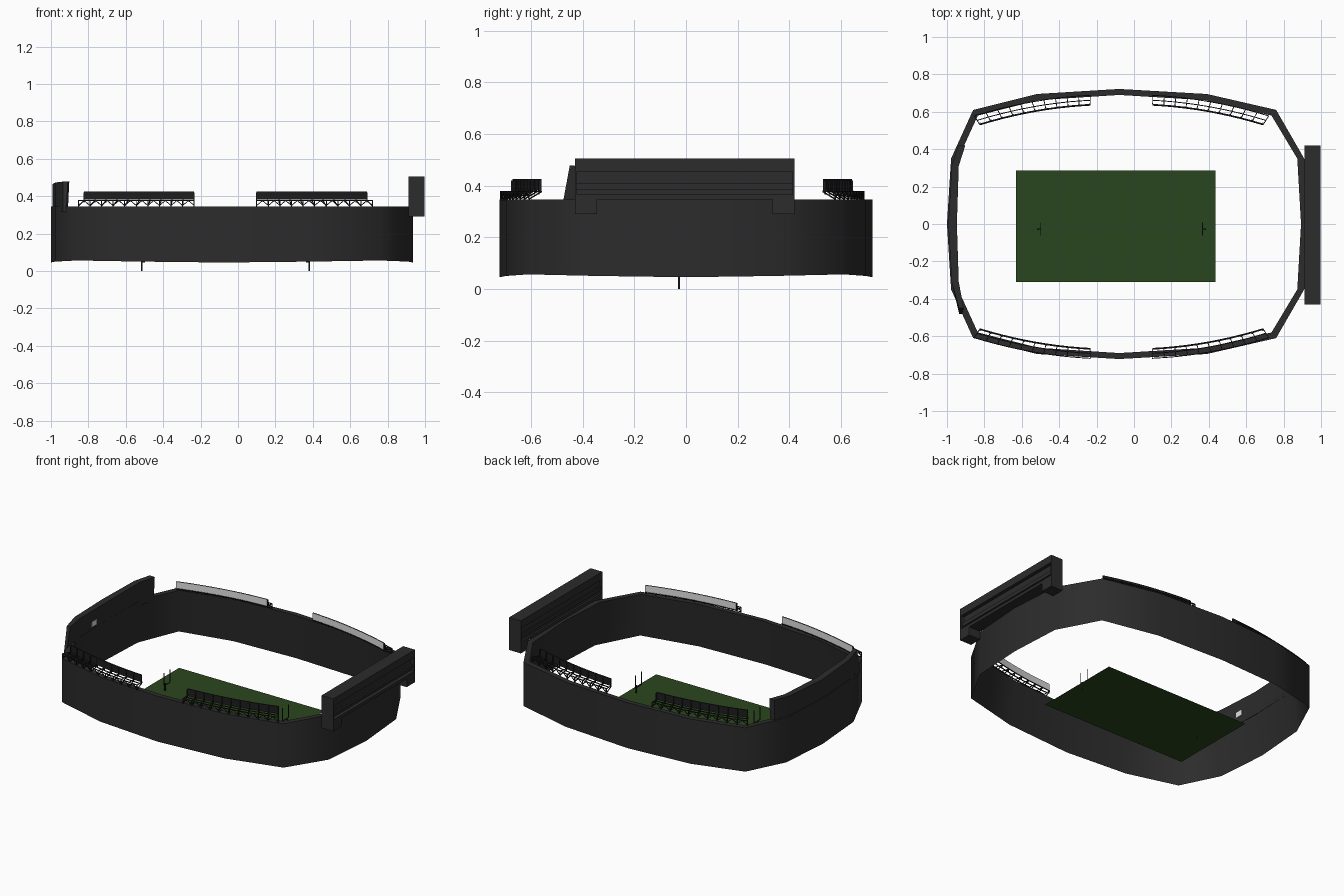
import bpy, bmesh, math
from mathutils import Vector

if "Cube" in bpy.data.objects:
    bpy.data.objects.remove(bpy.data.objects["Cube"])


def material(name, rgb):
    m = bpy.data.materials.new(name)
    m.diffuse_color = (*rgb, 1)
    m.use_nodes = True
    m.node_tree.nodes["Principled BSDF"].inputs["Base Color"].default_value = m.diffuse_color
    return m


GREY = material("dark grey", (0.025, 0.025, 0.026))
GREEN = material("grass green", (0.023, 0.062, 0.013))
BLACK = material("black steel", (0.012, 0.012, 0.012))
WHITE = material("lamp white", (0.75, 0.75, 0.75))


def finish(name, bm, mats, smooth=0, recalc=True):
    if recalc:
        bmesh.ops.recalc_face_normals(bm, faces=bm.faces)
    me = bpy.data.meshes.new(name)
    bm.to_mesh(me)
    bm.free()
    for m in mats:
        me.materials.append(m)
    ob = bpy.data.objects.new(name, me)
    bpy.context.collection.objects.link(ob)
    if smooth:
        bpy.context.view_layer.objects.active = ob
        ob.select_set(True)
        bpy.ops.object.shade_smooth_by_angle(angle=math.radians(smooth))
        ob.select_set(False)
    return ob


def add_box(bm, x0, x1, y0, y1, z0, z1):
    for v in bmesh.ops.create_cube(bm, size=1)["verts"]:
        v.co = Vector(((x0 + x1) / 2 + v.co.x * (x1 - x0),
                       (y0 + y1) / 2 + v.co.y * (y1 - y0),
                       (z0 + z1) / 2 + v.co.z * (z1 - z0)))


def add_bar(bm, a, b, r=0.003):
    a, b = Vector(a), Vector(b)
    d = b - a
    q = d.to_track_quat('Z', 'Y')
    for v in bmesh.ops.create_cube(bm, size=1)["verts"]:
        v.co = (a + b) / 2 + q @ Vector((v.co.x * 2 * r, v.co.y * 2 * r, v.co.z * d.length))


def sweep(bm, sections, closed):
    """Join equal cross-sections into a solid strip or ring."""
    rings = [[bm.verts.new(p) for p in s] for s in sections]
    n, m = len(rings), len(rings[0])
    for i in range(n if closed else n - 1):
        a, b = rings[i], rings[(i + 1) % n]
        for k in range(m):
            bm.faces.new((a[k], a[(k + 1) % m], b[(k + 1) % m], b[k]))
    if not closed:
        bm.faces.new(rings[0])
        bm.faces.new(rings[-1])


# stadium wall: outer x, outer y, inner x, inner y, bottom z (one half, mirrored in y)
# the section is a wedge: wide rim on top, sharp edge at the bottom
half = [(-1, 0, -.953, 0, .045), (-.978, .35, -.94, .35, .05),
        (-.86, .61, -.835, .58, .056), (-.52, .695, -.51, .662, .05),
        (-.08, .722, -.08, .69, .045), (.39, .695, .38, .662, .05),
        (.76, .61, .735, .58, .056), (.91, .35, .873, .35, .05),
        (.935, 0, .893, 0, .045)]
loop = [(*p, 1) for p in half] + [(*p, -1) for p in half[-2:0:-1]]
bm = bmesh.new()
sweep(bm, [((ox, oy * s, z), (ox, oy * s, .345), (ix, iy * s, .345))
           for ox, oy, ix, iy, z, s in loop], True)
finish("stadium_wall", bm, [GREY], 60)

# pitch: a flat sheet on the ground
bm = bmesh.new()
bm.faces.new([bm.verts.new(p) for p in
              ((-.63, -.31, .001), (.435, -.31, .001), (.435, .285, .001), (-.63, .285, .001))])
finish("pitch", bm, [GREEN], recalc=False)

# goal posts: mast, neck, crossbar and two uprights
for name, x, d in (("left_goal", -.515, 1), ("right_goal", .382, -1)):
    bm = bmesh.new()
    y, bx = -.027, x + d * .016
    add_bar(bm, (x, y, 0), (x, y, .05), .004)
    add_bar(bm, (x, y, .048), (bx, y, .048), .002)
    add_bar(bm, (bx, y - .032, .048), (bx, y + .032, .048), .002)
    for s in (-1, 1):
        add_bar(bm, (bx, y + s * .032, .048), (bx, y + s * .032, .132), .0018)
    finish(name, bm, [BLACK])

# large scoreboard on the right end, ribbed, on two end blocks
bm = bmesh.new()
add_box(bm, .925, .975, -.43, .42, .345, .5)
for z0, z1 in ((.455, .505), (.345, .365)):
    add_box(bm, .912, .998, -.43, .42, z0, z1)
add_box(bm, .918, .986, -.43, .42, .385, .41)
for y0, y1 in ((-.43, -.345), (.335, .42)):
    add_box(bm, .912, .998, y0, y1, .29, .35)
for y0 in (-.43, .412):
    add_box(bm, .912, .998, y0, y0 + .008, .29, .505)
finish("right_scoreboard", bm, [GREY])

# curved board on the left end, standing on the wall
bm = bmesh.new()
sections = []
for y, ox, ix, top in ((-.48, -.935, -.918, .477), (-.31, -.975, -.945, .473), (0, -.993, -.955, .465),
                       (.31, -.975, -.945, .473), (.42, -.94, -.91, .477)):
    yt = y + .03 if y < -.4 else y
    sections.append(((ox, y, .315), (ox, yt, top), (ix + .008, yt, top), (ix, y, .315)))
sweep(bm, sections, False)
finish("left_board", bm, [GREY], 40)

# small bright screen on the left board
bm = bmesh.new()
add_box(bm, -.951, -.943, -.175, -.125, .36, .395)
finish("left_board_screen", bm, [WHITE])

# floodlight rigs: modelled once, mirrored to all four corners
CX, CY = -.067, -.015
N = 10
centre = bpy.data.objects.new("rig_centre", None)
centre.location = (CX, CY, 0)
centre.hide_render = True
bpy.context.collection.objects.link(centre)


def outer(t, z):
    return Vector((.167 + .62 * t, .703 - .03 * t - .08 * t * t, z))


def inner(t, z):
    return Vector((.167 + .59 * t, .65 - .03 * t - .075 * t * t, z))


def mid(t, z):
    return (outer(t, z) + inner(t, z)) / 2


def mirrored(ob):
    ob.location = (CX, CY, 0)
    mod = ob.modifiers.new("four_rigs", 'MIRROR')
    mod.use_axis = (True, True, False)
    mod.mirror_object = centre


bm = bmesh.new()
back = Vector((0, .009, 0))
for i in range(N + 1):
    t = i / N
    add_bar(bm, outer(t, .342), outer(t, .378), .0026)
    add_bar(bm, outer(t, .376), inner(t, .378), .0022)
    add_bar(bm, outer(t, .347), inner(t, .376), .0022)
    add_bar(bm, inner(t, .365) + back, inner(t, .42) + back, .0026)
    if i < N:
        u, h = (i + 1) / N, (i + .5) / N
        for f in (outer, mid, inner):
            add_bar(bm, f(t, .377), f(u, .377), .0024)
        add_bar(bm, outer(t, .35), outer(h, .376), .002)
        add_bar(bm, outer(h, .376), outer(u, .35), .002)
mirrored(finish("floodlight_truss", bm, [BLACK]))

# lamp panels: dark back, white face towards the pitch
bm = bmesh.new()
off = Vector((0, .007, 0))
sweep(bm, [(inner(i / N, .381), inner(i / N, .425), inner(i / N, .425) + off, inner(i / N, .381) + off)
           for i in range(N + 1)], False)
bmesh.ops.recalc_face_normals(bm, faces=bm.faces)
for f in bm.faces:
    f.material_index = 1 if f.normal.y < -.7 else 0
mirrored(finish("floodlight_panels", bm, [BLACK, WHITE], 30))
